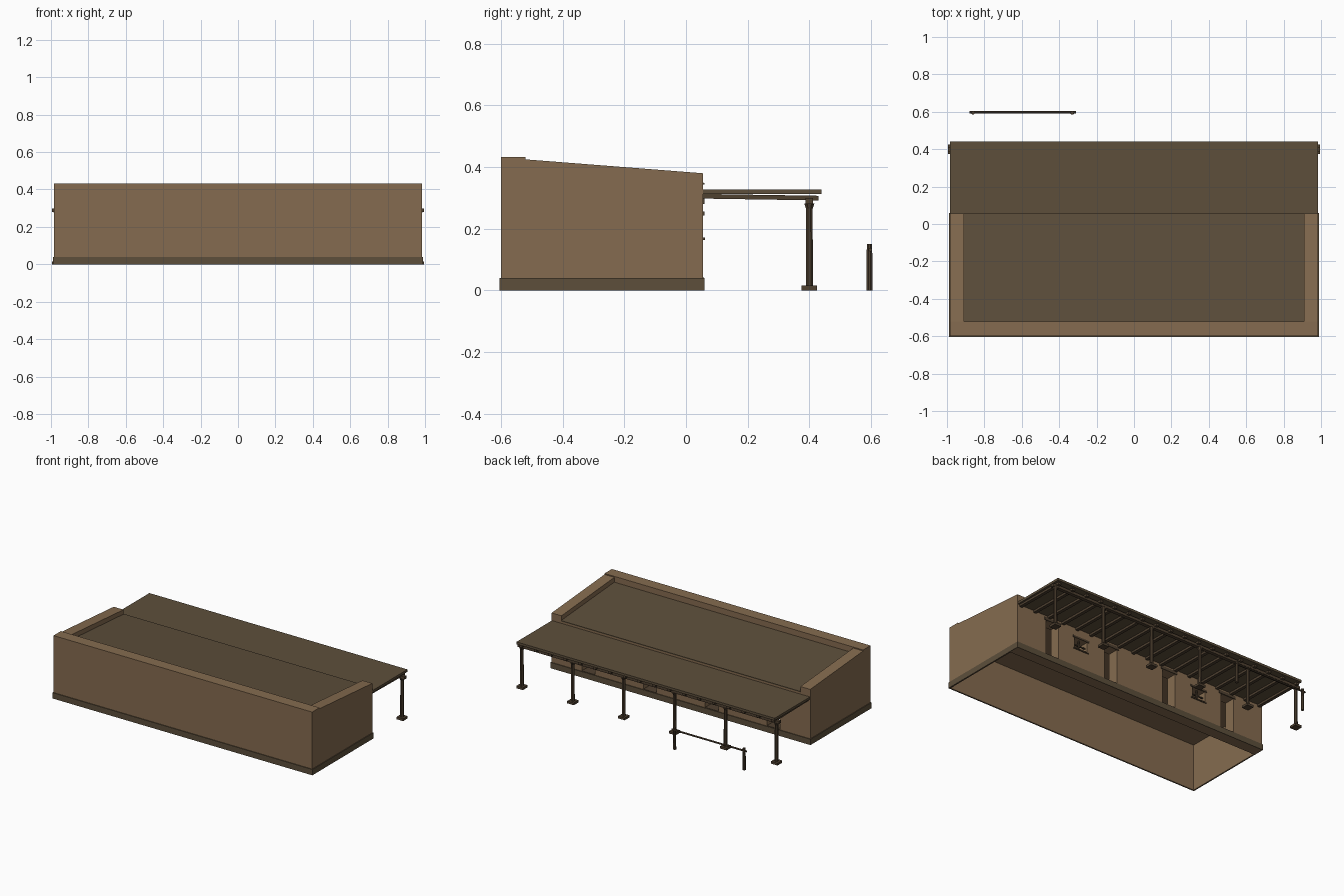
import bpy, bmesh, math
from mathutils import Vector, Matrix

if "Cube" in bpy.data.objects:
    bpy.data.objects.remove(bpy.data.objects["Cube"])


def material(name, rgb):
    m = bpy.data.materials.new(name)
    m.diffuse_color = (*rgb, 1)
    m.use_nodes = True
    m.node_tree.nodes["Principled BSDF"].inputs["Base Color"].default_value = m.diffuse_color
    return m


ADOBE = material("adobe plaster", (0.235, 0.148, 0.079))
PLANK = material("weathered plank", (0.110, 0.078, 0.044))
TIMBER = material("dark timber", (0.078, 0.052, 0.030))


def finish(name, bm, *mats):
    bmesh.ops.recalc_face_normals(bm, faces=bm.faces)
    me = bpy.data.meshes.new(name)
    bm.to_mesh(me)
    bm.free()
    for m in mats:
        me.materials.append(m)
    ob = bpy.data.objects.new(name, me)
    bpy.context.collection.objects.link(ob)
    return ob


def add_box(bm, x0, x1, y0, y1, z0, z1):
    mat = Matrix.Translation(((x0 + x1) / 2, (y0 + y1) / 2, (z0 + z1) / 2)) @ \
        Matrix.Diagonal((x1 - x0, y1 - y0, z1 - z0, 1))
    bmesh.ops.create_cube(bm, size=1, matrix=mat)


def boxes(name, mat, *dims):
    bm = bmesh.new()
    for d in dims:
        add_box(bm, *d)
    return finish(name, bm, mat)


def prism(name, profile, x0, x1, mat):
    """Side profile of (y, z) points pulled along x."""
    bm = bmesh.new()
    face = bm.faces.new([bm.verts.new((x0, y, z)) for y, z in profile])
    out = bmesh.ops.extrude_face_region(bm, geom=[face])["geom"]
    bmesh.ops.translate(bm, vec=(x1 - x0, 0, 0),
                        verts=[v for v in out if isinstance(v, bmesh.types.BMVert)])
    return finish(name, bm, mat)


def cut(target, cutter):
    mod = target.modifiers.new("cut", 'BOOLEAN')
    mod.operation, mod.solver, mod.object = 'DIFFERENCE', 'EXACT', cutter
    bpy.context.view_layer.objects.active = target
    bpy.ops.object.modifier_apply(modifier=mod.name)
    bpy.data.objects.remove(cutter)


DOORS = (-0.705, -0.235, 0.235, 0.705)
WINDOWS = (-0.475, 0.475)
POSTS = [-0.97 + 0.388 * i for i in range(6)]

# building shell with sloping side parapets, hollow and open underneath
shell = prism("adobe_walls", [(-.6, 0), (-.6, .432), (-.52, .432), (-.52, .425),
                              (.055, .38), (.055, 0)], -.985, .985, ADOBE)
cut(shell, prism("roof_cutter", [(-.52, .388), (-.52, .6), (.1, .6), (.1, .342)],
                 -.91, .91, ADOBE))
cut(shell, boxes("room_cutter", ADOBE, (-.98, .98, -.595, -.018, -.1, .32)))
cut(shell, boxes("opening_cutter", ADOBE,
                 *[(x - .05, x + .05, -.1, .1, .04, .28) for x in DOORS],
                 *[(x - .05, x + .05, -.1, .1, .17, .243) for x in WINDOWS]))

# flat roof surface between the parapets
prism("flat_roof", [(-.52, .386), (-.52, .392), (.06, .349), (.06, .343)], -.91, .91, PLANK)

# plinth around the foot of the walls
boxes("plinth", PLANK, (-.99, .99, -.605, -.598, 0, .04), (-.99, .99, .053, .06, 0, .04),
      (-.99, -.983, -.598, .053, 0, .04), (.983, .99, -.598, .053, 0, .04))

# door thresholds and lintels, window sills, lintels and bars
boxes("door_thresholds", TIMBER, *[(x - .05, x + .05, -.018, .056, .034, .043) for x in DOORS])
boxes("door_lintels", TIMBER, *[(x - .065, x + .065, .05, .06, .28, .3) for x in DOORS])
boxes("window_frames", TIMBER,
      *[(x - .065, x + .065, .05, .06, .243, .256) for x in WINDOWS],
      *[(x - .06, x + .06, .05, .061, .163, .171) for x in WINDOWS])
boxes("window_bars", TIMBER,
      *[(x - .004, x + .004, .03, .038, .17, .243) for x in WINDOWS],
      *[(x - .05, x + .05, .03, .038, .203, .21) for x in WINDOWS])

# porch roof
boxes("porch_roof", PLANK, (-.983, .983, .055, .44, .312, .328))

# rafters falling slightly toward the posts
bm = bmesh.new()
for i in range(18):
    x = -.96 + 1.92 * i / 17
    before = set(bm.verts)
    add_box(bm, x - .011, x + .011, .05, .43, .298, .313)
    for v in set(bm.verts) - before:
        v.co.z -= .006 * (v.co.y - .05) / .38
finish("rafters", bm, TIMBER)

# long beam carried by the posts
boxes("porch_beam", TIMBER, (-.995, .995, .388, .412, .28, .299))

# porch posts: block foot, chamfered shaft and flared cap
bm = bmesh.new()
for x in POSTS:
    add_box(bm, x - .025, x + .025, .375, .425, 0, .016)
    for r0, r1, z0, z1 in ((.0125, .0115, .016, .272), (.0115, .018, .265, .282)):
        bmesh.ops.create_cone(bm, cap_ends=True, segments=8, radius1=r0, radius2=r1,
                              depth=z1 - z0,
                              matrix=Matrix.Translation((x, .4, (z0 + z1) / 2))
                              @ Matrix.Rotation(math.pi / 8, 4, 'Z'))
finish("porch_posts", bm, TIMBER)

# hitching rail: two posts and a round bar
bm = bmesh.new()
for x in (-.86, -.33):
    bmesh.ops.create_cone(bm, cap_ends=True, segments=8, radius1=.0105, radius2=.0095, depth=.15,
                          matrix=Matrix.Translation((x, .595, .075))
                          @ Matrix.Rotation(math.pi / 8, 4, 'Z'))
bmesh.ops.create_cone(bm, cap_ends=True, segments=8, radius1=.006, radius2=.006, depth=.57,
                      matrix=Matrix.Translation((-.595, .597, .132))
                      @ Matrix.Rotation(math.pi / 2, 4, 'Y'))
finish("hitching_rail", bm, TIMBER)
